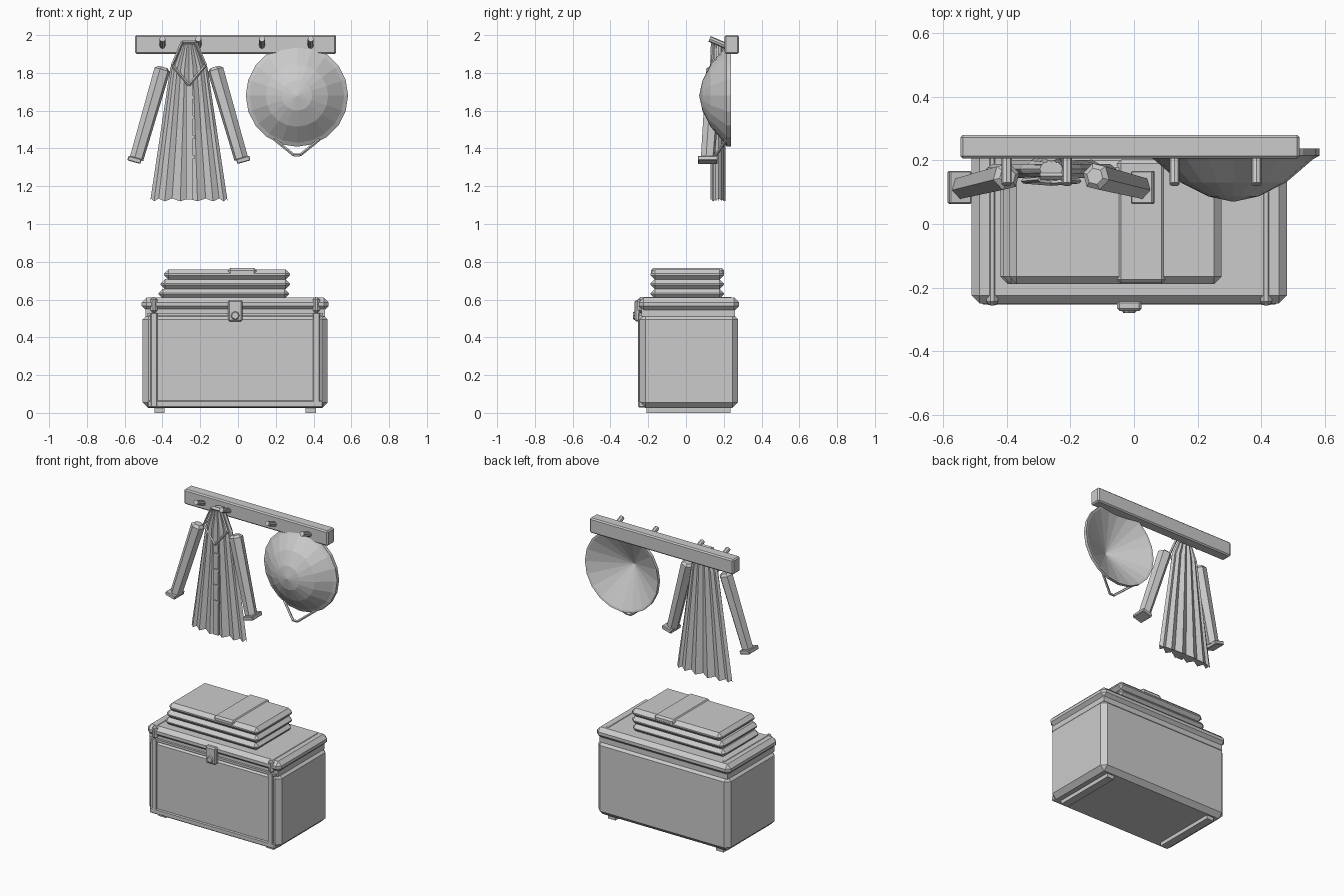
import bpy, bmesh, math
from mathutils import Vector

if "Cube" in bpy.data.objects:
    bpy.data.objects.remove(bpy.data.objects["Cube"], do_unlink=True)

COLOUR = (0.6, 0.6, 0.6, 1)
grey = bpy.data.materials.new("plain_grey")
grey.use_nodes = True
grey.diffuse_color = COLOUR
grey.node_tree.nodes["Principled BSDF"].inputs["Base Color"].default_value = COLOUR


def add(name, bm):
    bmesh.ops.recalc_face_normals(bm, faces=bm.faces[:])
    mesh = bpy.data.meshes.new(name)
    bm.to_mesh(mesh)
    bm.free()
    mesh.materials.append(grey)
    ob = bpy.data.objects.new(name, mesh)
    bpy.context.collection.objects.link(ob)
    return ob


def box(name, x, y, z, bevel=0):
    """Box from three (low, high) ranges with chamfered edges."""
    bm = bmesh.new()
    bmesh.ops.create_cube(bm, size=1)
    for v in bm.verts:
        v.co = [sum(r) / 2 + c * (r[1] - r[0]) for r, c in zip((x, y, z), v.co)]
    if bevel:
        bmesh.ops.bevel(bm, geom=bm.edges[:], offset=bevel, segments=1, affect='EDGES')
    return add(name, bm)


def rod(name, a, b, r1, r2, sides=8, bevel=0):
    """Straight prism or cone between two points."""
    a, b = Vector(a), Vector(b)
    bm = bmesh.new()
    bmesh.ops.create_cone(bm, cap_ends=True, segments=sides, radius1=r1, radius2=r2,
                          depth=(b - a).length)
    if bevel:
        rim = [e for e in bm.edges if all(v.co.z > 0 for v in e.verts)]
        bmesh.ops.bevel(bm, geom=rim, offset=bevel, segments=1, affect='EDGES')
    turn = (b - a).to_track_quat('Z', 'Y')
    for v in bm.verts:
        v.co = turn @ v.co + (a + b) / 2
    return add(name, bm)


def loft(name, rings, caps=True):
    bm = bmesh.new()
    loops = [[bm.verts.new(p) for p in ring] for ring in rings]
    n = len(loops[0])
    for lo, hi in zip(loops, loops[1:]):
        for i in range(n):
            bm.faces.new((lo[i], lo[(i + 1) % n], hi[(i + 1) % n], hi[i]))
    if caps:
        bm.faces.new(loops[0])
        bm.faces.new(loops[-1])
    return add(name, bm)


# Chest
CX = -0.015
box("chest_body", (-0.505, 0.475), (-0.245, 0.275), (0.025, 0.525), 0.03)
box("chest_neck", (-0.49, 0.46), (-0.235, 0.26), (0.51, 0.56))
box("chest_lid", (-0.51, 0.48), (-0.25, 0.28), (0.54, 0.61), 0.025)
box("front_sill", (-0.48, 0.45), (-0.253, -0.2), (0.028, 0.065), 0.006)
box("front_top_rail", (-0.48, 0.45), (-0.25, -0.2), (0.515, 0.53))
for side, label in ((-1, "right"), (1, "left")):
    x = CX + side * 0.43
    band = (x - 0.018, x + 0.018)
    box(label + "_body_band", band, (-0.254, -0.2), (0.03, 0.53), 0.004)
    box(label + "_lid_band", band, (-0.256, 0.25), (0.53, 0.613), 0.012)
    x = CX + side * 0.4
    box(label + "_skid", (x - 0.027, x + 0.027), (-0.21, 0.235), (0, 0.035))

# Latch
box("latch_plate", (-0.053, 0.024), (-0.273, -0.24), (0.485, 0.597), 0.008)
rod("latch_knob", (CX, -0.27, 0.515), (CX, -0.28, 0.515), 0.025, 0.018, 8)

# Folded cloth stack with sash
layers = ((-0.42, 0.27, 0.605, 0.657), (-0.41, 0.275, 0.655, 0.708), (-0.392, 0.275, 0.705, 0.76))
for i, (x0, x1, z0, z1) in enumerate(layers):
    box("folded_cloth_%d" % (i + 1), (x0, x1), (-0.188, 0.2), (z0, z1), 0.023)
box("sash", (-0.053, 0.098), (-0.186, 0.202), (0.725, 0.766), 0.012)

# Wall rack with pegs
box("rack_board", (-0.545, 0.52), (0.205, 0.28), (1.9, 2.0), 0.008)
for i, x in enumerate((-0.4, -0.21, 0.127, 0.385)):
    rod("peg_%d" % (i + 1), (x, 0.23, 1.935), (x, 0.125, 1.98), 0.016, 0.016, 8)

# Pleated coat body
COAT = -0.26
PLEATS = 28
rings = []
for z, half, depth, fold in ((1.12, 0.205, 0.037, 0.45), (1.5, 0.148, 0.036, 0.5),
                             (1.83, 0.098, 0.034, 0.6), (1.965, 0.035, 0.028, 0.8)):
    ring = []
    for i in range(PLEATS):
        a = math.tau * i / PLEATS
        k = fold if i % 2 else 1
        drop = 0.015 * (i % 2) if z < 1.2 else 0
        ring.append((COAT + half * math.cos(a), 0.173 + depth * k * math.sin(a), z + drop))
    rings.append(ring)
loft("coat_body", rings)

# Sleeves and cuffs
for side, label in ((-1, "right"), (1, "left")):
    top = (COAT + side * 0.137, 0.15, 1.83)
    end = (COAT + side * 0.277, 0.115, 1.345)
    rod(label + "_sleeve", end, top, 0.038, 0.044, 6, 0.015)
    cuff = box(label + "_cuff", (-0.036, 0.036), (-0.052, 0.052), (-0.013, 0.013), 0.004)
    cuff.location = (COAT + side * 0.288, 0.115, 1.34)
    cuff.rotation_euler.y = -side * 0.27
    # Collar strips running from the neck to the point of the V
    neck, chest, tip = [(COAT + side * dx, y, z) for dx, y, z in
                        ((0.035, 0.14, 1.965), (0.088, 0.135, 1.84), (0.0, 0.128, 1.735))]
    rod(label + "_collar_upper", neck, chest, 0.008, 0.008, 4)
    rod(label + "_collar_lower", chest, tip, 0.008, 0.008, 4)
rod("collar_back", (COAT - 0.035, 0.15, 1.963), (COAT + 0.05, 0.15, 1.963), 0.012, 0.012, 4)

# Front placket and buttons
box("placket", (-0.274, -0.238), (0.13, 0.15), (1.13, 1.74))
for i in range(4):
    z = 1.67 - 0.105 * i
    box("button_%d" % (i + 1), (-0.268, -0.228), (0.124, 0.135), (z - 0.008, z + 0.008))

# Conical hat facing forward, hollow at the back
SIDES = 20
profile = ((0.002, 0.07), (0.08, 0.087), (0.165, 0.13), (0.25, 0.203),
           (0.271, 0.215), (0.271, 0.237), (0.258, 0.234), (0.002, 0.1))
HAT = Vector((0.312, 0, 1.68))
loft("hat", [[HAT + Vector((r * math.cos(math.tau * i / SIDES), y, r * math.sin(math.tau * i / SIDES)))
              for i in range(SIDES)] for r, y in profile])

# Chin strap
strap = [(0.19, 0.215, 1.45), (0.295, 0.16, 1.365), (0.329, 0.16, 1.365), (0.434, 0.215, 1.45)]
for i, (a, b) in enumerate(zip(strap, strap[1:])):
    rod("chin_strap_%d" % (i + 1), a, b, 0.008, 0.008, 5)
